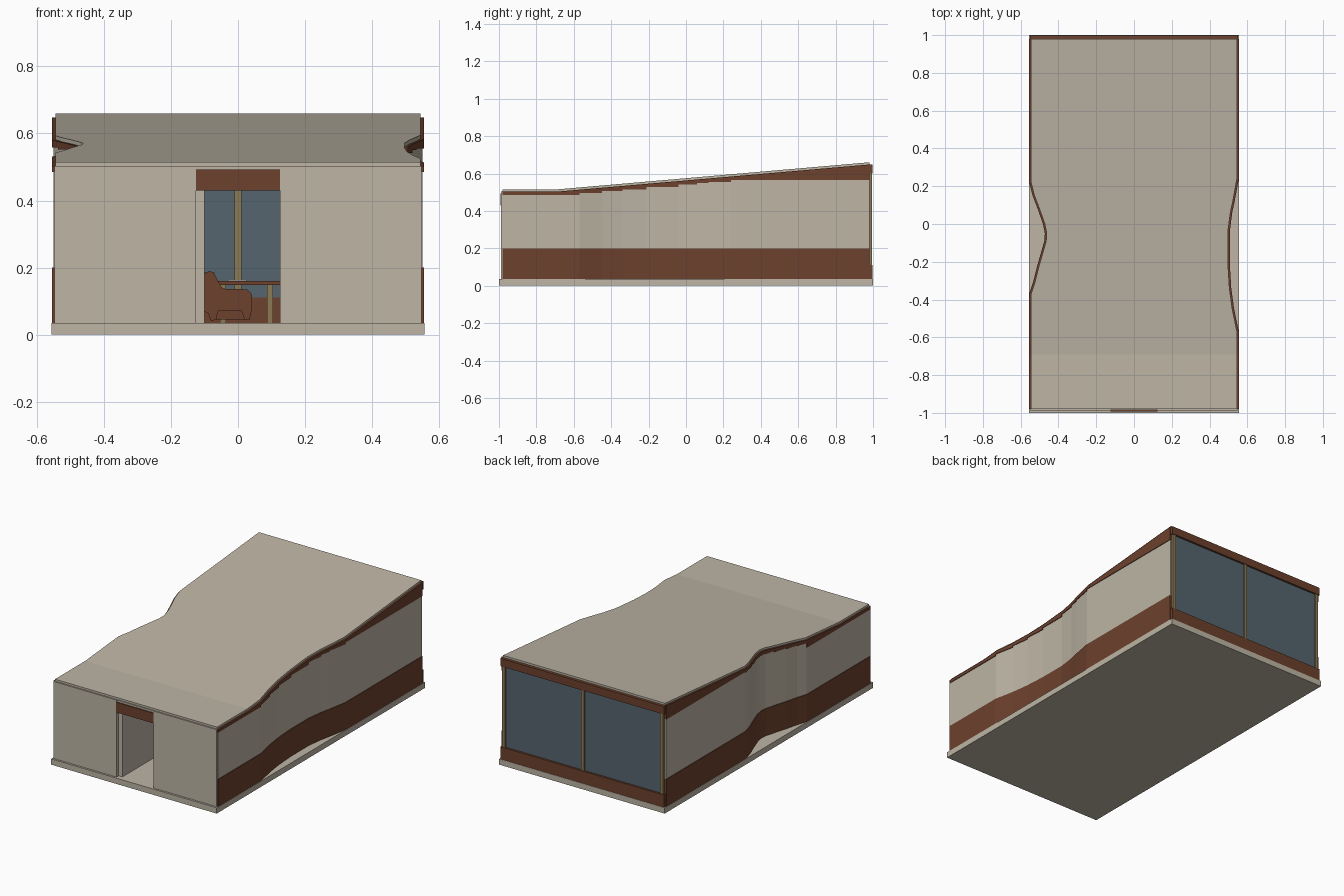
import bpy, bmesh, math

if "Cube" in bpy.data.objects:
    bpy.data.objects.remove(bpy.data.objects["Cube"])


def material(name, col):
    m = bpy.data.materials.new(name)
    m.diffuse_color = (*col, 1)
    m.use_nodes = True
    m.node_tree.nodes["Principled BSDF"].inputs["Base Color"].default_value = m.diffuse_color
    return m


BEIGE = material("beige plaster", (0.51, 0.46, 0.375))
BROWN = material("brown wood", (0.15, 0.052, 0.026))
GLASS = material("blue grey glass", (0.09, 0.13, 0.155))
TAN = material("tan frame", (0.27, 0.195, 0.09))
PAPER = material("pale paper", (0.7, 0.68, 0.62))


def finish(bm, name, mat):
    bmesh.ops.recalc_face_normals(bm, faces=bm.faces)
    me = bpy.data.meshes.new(name)
    bm.to_mesh(me)
    bm.free()
    me.materials.append(mat)
    ob = bpy.data.objects.new(name, me)
    bpy.context.collection.objects.link(ob)
    return ob


def add_loft(bm, sections):
    """Skin a row of equal closed loops and cap both ends."""
    rows = [[bm.verts.new(p) for p in s] for s in sections]
    n = len(rows[0])
    for a, b in zip(rows, rows[1:]):
        for i in range(n):
            j = (i + 1) % n
            bm.faces.new((a[i], a[j], b[j], b[i]))
    bm.faces.new(rows[0])
    bm.faces.new(rows[-1])


def box(name, x0, x1, y0, y1, z0, z1, mat):
    bm = bmesh.new()
    add_loft(bm, [[(x0, y, z0), (x1, y, z0), (x1, y, z1), (x0, y, z1)] for y in (y0, y1)])
    return finish(bm, name, mat)


def extrude_y(name, profile, y0, y1, mat):
    bm = bmesh.new()
    add_loft(bm, [[(x, y, z) for x, z in profile] for y in (y0, y1)])
    return finish(bm, name, mat)


# Plan curves of the two side walls (y, distance from centre) and roof slope
RIGHT = [(-0.98, 0.555), (-0.57, 0.555), (-0.45, 0.53), (-0.34, 0.515), (-0.21, 0.507),
         (-0.04, 0.507), (0.06, 0.52), (0.12, 0.533), (0.24, 0.555), (0.98, 0.555)]
LEFT = [(-0.98, 0.555), (-0.37, 0.555), (-0.31, 0.535), (-0.23, 0.515), (-0.15, 0.492),
        (-0.09, 0.475), (-0.05, 0.472), (0.0, 0.482), (0.08, 0.51), (0.15, 0.537),
        (0.22, 0.555), (0.98, 0.555)]


def roof_top(y):
    return 0.515 + max(0.0, y + 0.69) * 0.145 / 1.67


def roof_under(y):
    return roof_top(y) - 0.012


def reach(path, y):
    for (ya, xa), (yb, xb) in zip(path, path[1:]):
        if y <= yb:
            return xa + (xb - xa) * (y - ya) / (yb - ya)
    return path[-1][1]


# Floor slab
box("floor_slab", -0.557, 0.557, -1, 1, 0, 0.035, BEIGE)

# Curved side walls: wood base, plaster middle with stepped top, wood top band
for side, s, path in (("right", 1, RIGHT), ("left", -1, LEFT)):
    parts = {k: bmesh.new() for k in ("base", "wall", "top")}
    cuts = sorted(path + [(-0.69, 0.555)])
    for (ya, xa), (yb, xb) in zip(cuts, cuts[1:]):
        step = roof_under(ya) - 0.018

        def piece(key, out, inn, z0, za, zb):
            add_loft(parts[key], [[(s * (x - inn), y, z0), (s * (x - out), y, z0),
                                   (s * (x - out), y, z), (s * (x - inn), y, z)]
                                  for x, y, z in ((xa, ya, za), (xb, yb, zb))])
        piece("base", 0, 0.022, 0.035, 0.2, 0.2)
        piece("wall", 0.004, 0.022, 0.2, step, step)
        piece("top", 0, 0.022, step, roof_under(ya), roof_under(yb))
    for key, bm in parts.items():
        finish(bm, f"{side}_side_{key}", BEIGE if key == "wall" else BROWN)

# Sloping roof that follows both wall curves
ys = sorted({y for y, _ in RIGHT + LEFT} | {-0.69})
bm = bmesh.new()
add_loft(bm, [[(-reach(LEFT, y) + 0.01, y, roof_under(y)), (reach(RIGHT, y) - 0.01, y, roof_under(y)),
               (reach(RIGHT, y) - 0.01, y, roof_top(y)), (-reach(LEFT, y) + 0.01, y, roof_top(y))]
              for y in ys])
finish(bm, "roof", BEIGE)

# Front wall, lintel and entrance partition
for side, s in (("left", -1), ("right", 1)):
    box(f"front_wall_{side}", *sorted((s * 0.125, s * 0.548)), -0.988, -0.968, 0.035, 0.503, BEIGE)
box("door_lintel", -0.125, 0.125, -0.992, -0.968, 0.43, 0.492, BROWN)
box("lintel_cap", -0.125, 0.125, -0.986, -0.968, 0.492, 0.503, BEIGE)
box("entrance_partition", -0.125, -0.1, -0.968, -0.5, 0.035, 0.495, BEIGE)

# Back window wall
box("back_base_band", -0.55, 0.55, 0.976, 0.998, 0.035, 0.11, BROWN)
box("back_top_band", -0.55, 0.55, 0.976, 0.998, 0.6, 0.648, BROWN)
box("back_glass", -0.54, 0.54, 0.978, 0.986, 0.11, 0.6, GLASS)
for name, x in (("left", -0.532), ("middle", 0), ("right", 0.532)):
    box(f"window_post_{name}", x - 0.01, x + 0.01, 0.97, 0.994, 0.11, 0.6, TAN)

# Armchair: side profiles for the arms, seat block between
arm = [(-0.105, 0.07), (-0.09, 0.065), (-0.08, 0.04), (-0.065, 0.045), (-0.06, 0.07), (0.01, 0.07),
       (0.02, 0.045), (0.035, 0.045), (0.042, 0.08), (0.042, 0.12), (0.028, 0.135), (-0.045, 0.137),
       (-0.06, 0.16), (-0.072, 0.185), (-0.085, 0.19), (-0.105, 0.18)]
for side, y in (("front", 0.1), ("back", 0.23)):
    extrude_y(f"armchair_arm_{side}", arm, y, y + 0.03, BROWN)
box("armchair_seat", -0.07, 0.02, 0.12, 0.24, 0.045, 0.1, BROWN)
box("armchair_back", -0.105, -0.07, 0.12, 0.24, 0.07, 0.185, BROWN)

# Desk with legs and a sheet of paper
box("desk_top", -0.06, 0.2, 0.4, 0.62, 0.148, 0.16, BROWN)
for x in (-0.045, 0.095):
    for y in (0.41, 0.595):
        box("desk_leg", x - 0.009, x + 0.009, y, y + 0.015, 0.035, 0.148, TAN)
box("desk_paper", -0.03, 0.025, 0.42, 0.5, 0.16, 0.163, PAPER)
